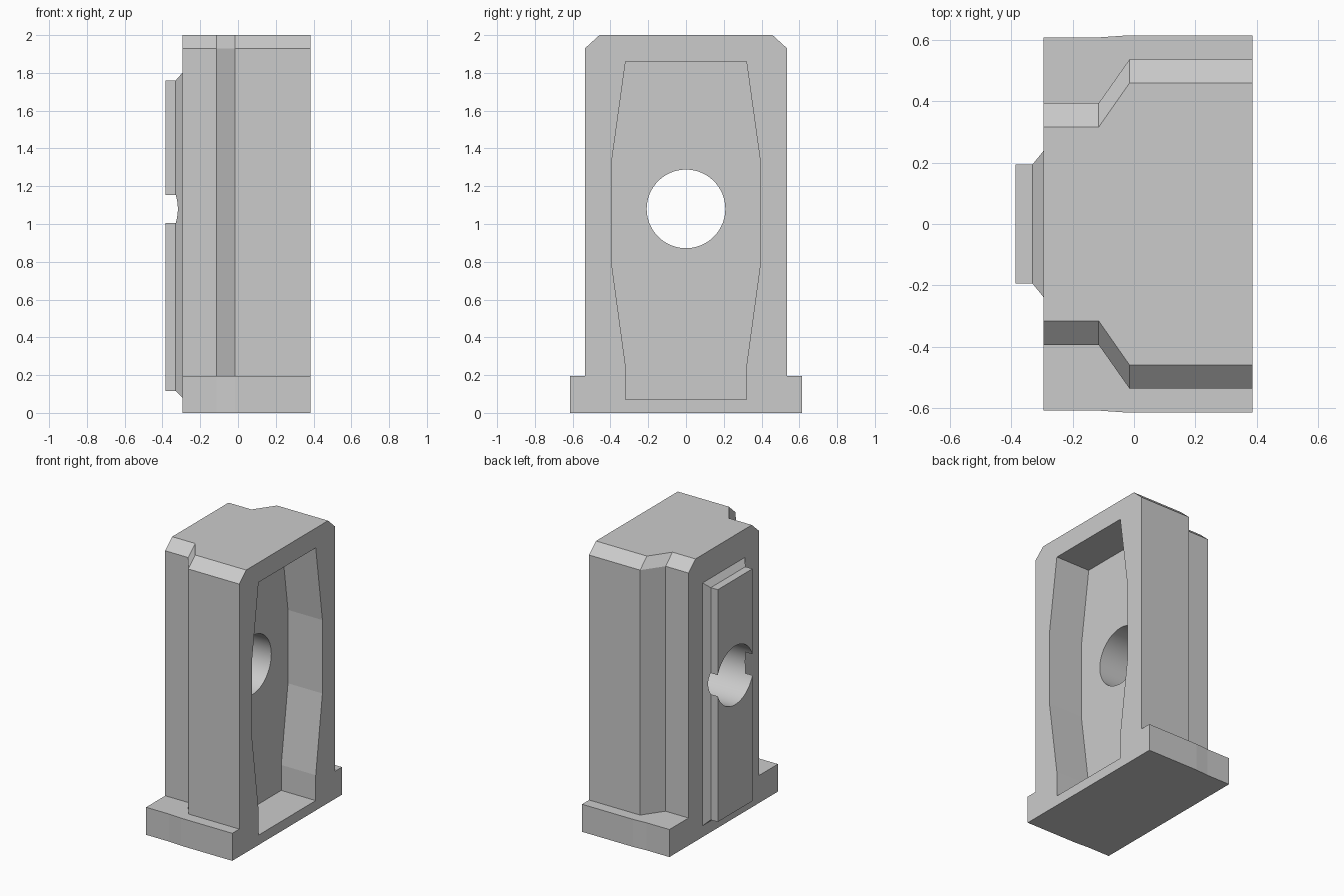
import bpy, bmesh, math
from mathutils import Matrix

cube = bpy.data.objects.get("Cube")
if cube:
    bpy.data.objects.remove(cube, do_unlink=True)

grey = bpy.data.materials.new("light_grey")
grey.use_nodes = True
GREY = (0.6, 0.6, 0.6, 1)
grey.diffuse_color = GREY
grey.node_tree.nodes["Principled BSDF"].inputs["Base Color"].default_value = GREY


def make_object(name, bm):
    bmesh.ops.recalc_face_normals(bm, faces=bm.faces)
    mesh = bpy.data.meshes.new(name)
    bm.to_mesh(mesh)
    bm.free()
    mesh.materials.append(grey)
    obj = bpy.data.objects.new(name, mesh)
    bpy.context.collection.objects.link(obj)
    return obj


def loft(name, sections):
    """Closed solid through equally sized rings of points."""
    bm = bmesh.new()
    rings = [[bm.verts.new(p) for p in ring] for ring in sections]
    for a, b in zip(rings, rings[1:]):
        for i in range(len(a)):
            j = (i + 1) % len(a)
            bm.faces.new((a[i], a[j], b[j], b[i]))
    bm.faces.new(rings[0])
    bm.faces.new(rings[-1])
    return make_object(name, bm)


def stepped_ring(narrow, wide, z):
    """Plan outline that steps from narrow to wide, mirrored in y."""
    half = [(BACK, narrow), (-0.115, narrow), (-0.015, wide), (FACE, wide)]
    return [(x, y, z) for x, y in half] + [(x, -y, z) for x, y in reversed(half)]


def rect_ring(x, w, z0, z1):
    return [(x, -w, z0), (x, w, z0), (x, w, z1), (x, -w, z1)]


def combine(target, tool, operation):
    mod = target.modifiers.new(tool.name, 'BOOLEAN')
    mod.operation = operation
    mod.solver = 'EXACT'
    mod.object = tool
    bpy.context.view_layer.objects.active = target
    bpy.ops.object.modifier_apply(modifier=mod.name)
    bpy.data.objects.remove(tool, do_unlink=True)


BACK, FACE = -0.295, 0.385

# Column with chamfered top edges
block = loft("slotted_block", [stepped_ring(0.393, 0.535, 0.1),
                               stepped_ring(0.393, 0.535, 1.93),
                               stepped_ring(0.315, 0.458, 2.0)])

# Foot flange
foot = loft("foot_flange", [stepped_ring(0.607, 0.614, z) for z in (0, 0.195)])
combine(block, foot, 'UNION')

# Raised guide ridge with a flared root
ridge = loft("guide_ridge", [rect_ring(-0.2, 0.237, 0.08, 1.8),
                             rect_ring(BACK, 0.237, 0.08, 1.8),
                             rect_ring(-0.33, 0.194, 0.115, 1.76),
                             rect_ring(-0.385, 0.194, 0.115, 1.76)])
combine(block, ridge, 'UNION')

# Barrel-sided recess in the open face
side = [(0.32, 0.07), (0.32, 0.25), (0.395, 0.8), (0.395, 1.32), (0.32, 1.86)]
outline = side + [(-y, z) for y, z in reversed(side)]
recess = loft("recess_cutter", [[(x, y, z) for y, z in outline] for x in (0.115, 0.6)])
combine(block, recess, 'DIFFERENCE')

# Round through hole
bm = bmesh.new()
bmesh.ops.create_cone(bm, cap_ends=True, segments=128, radius1=0.208, radius2=0.208, depth=2,
                      matrix=Matrix.Translation((0, 0, 1.08)) @ Matrix.Rotation(math.pi / 2, 4, 'Y'))
combine(block, make_object("hole_cutter", bm), 'DIFFERENCE')

# Smooth bore, crisp edges elsewhere
bpy.ops.object.select_all(action='DESELECT')
block.select_set(True)
bpy.context.view_layer.objects.active = block
bpy.ops.object.shade_smooth_by_angle(angle=math.radians(4))
